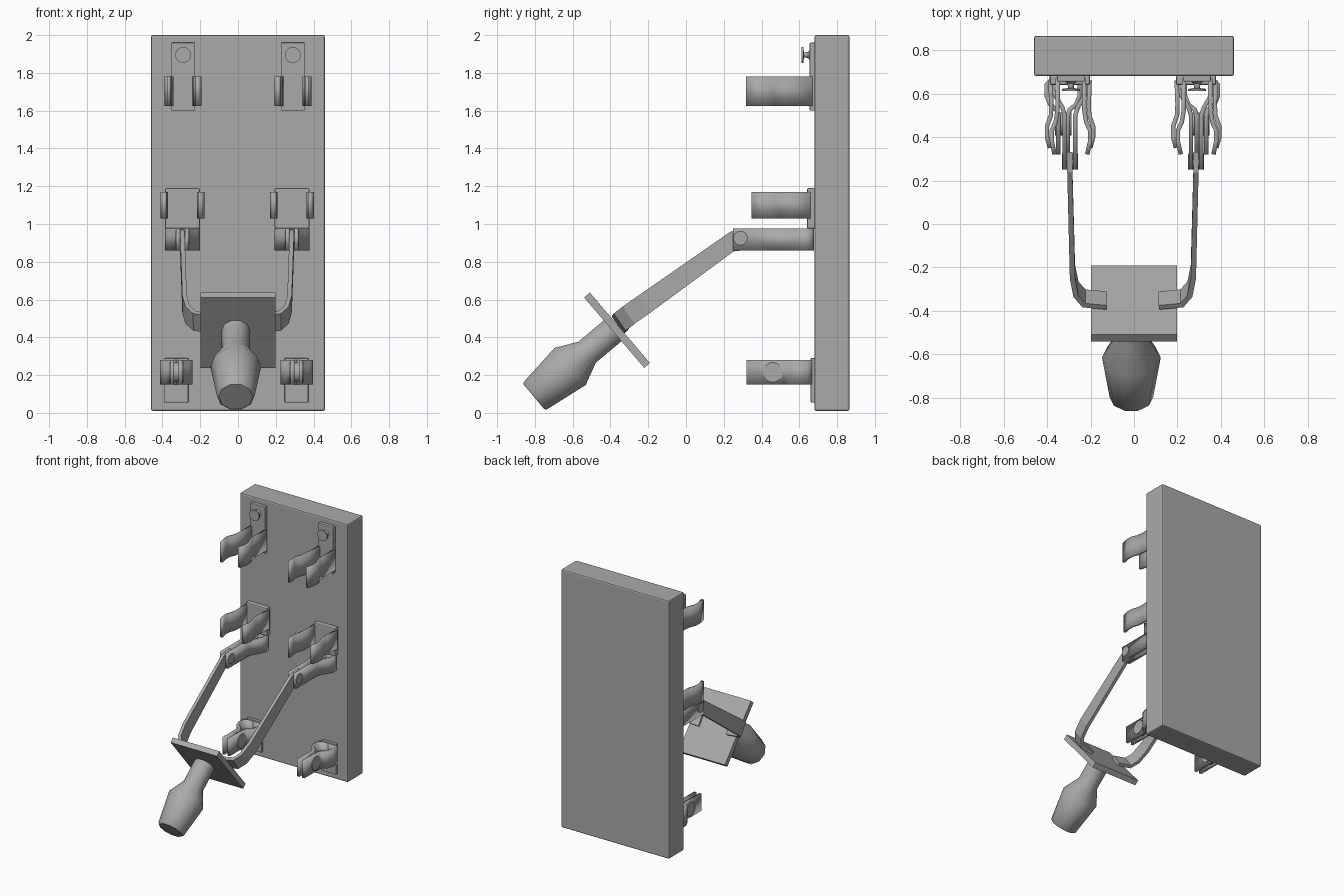
import bpy, bmesh, math
from mathutils import Vector, Matrix

cube = bpy.data.objects.get("Cube")
if cube:
    bpy.data.objects.remove(cube, do_unlink=True)

grey = bpy.data.materials.new("plain grey")
grey.use_nodes = True
color = (0.4, 0.4, 0.4, 1)
grey.diffuse_color = color
grey.node_tree.nodes["Principled BSDF"].inputs["Base Color"].default_value = color


def finish(name, bm):
    bmesh.ops.recalc_face_normals(bm, faces=bm.faces)
    mesh = bpy.data.meshes.new(name)
    bm.to_mesh(mesh)
    bm.free()
    mesh.materials.append(grey)
    obj = bpy.data.objects.new(name, mesh)
    bpy.context.collection.objects.link(obj)
    return obj


def box(name, low, high, bevel=0.0):
    low, high = Vector(low), Vector(high)
    bm = bmesh.new()
    bmesh.ops.create_cube(bm, size=1)
    for v in bm.verts:
        v.co = (low + high) / 2 + v.co * (high - low)
    obj = finish(name, bm)
    if bevel:
        mod = obj.modifiers.new("Bevel", "BEVEL")
        mod.width, mod.segments = bevel, 2
    return obj


def strap(name, points, widths, thickness):
    """Bent flat bar: centre points, with the vector across the bar at each."""
    bm = bmesh.new()
    rows = [[bm.verts.new(Vector(p) + w * s) for s in (-0.5, 0.5)]
            for p, w in zip(points, widths)]
    for a, b in zip(rows, rows[1:]):
        bm.faces.new((a[0], b[0], b[1], a[1]))
    obj = finish(name, bm)
    mod = obj.modifiers.new("Solidify", "SOLIDIFY")
    mod.thickness, mod.offset, mod.use_even_offset = thickness, 0, True
    return obj


def lathe(name, profile, sides, matrix):
    """Closed turned shape around local z, from (radius, height) pairs."""
    bm = bmesh.new()
    rings = []
    for r, h in profile:
        rings.append([bm.verts.new(matrix @ Vector((r * math.cos(a), r * math.sin(a), h)))
                      for a in (math.tau * i / sides for i in range(sides))])
    for a, b in zip(rings, rings[1:]):
        for i in range(sides):
            j = (i + 1) % sides
            bm.faces.new((a[i], a[j], b[j], b[i]))
    bm.faces.new(rings[0])
    bm.faces.new(rings[-1])
    return finish(name, bm)


def smooth(obj, angle):
    bpy.ops.object.select_all(action="DESELECT")
    obj.select_set(True)
    bpy.context.view_layer.objects.active = obj
    bpy.ops.object.shade_smooth_by_angle(angle=math.radians(angle))


def clip(name, x, z0, z1, outline, thickness=0.02):
    """Pair of mirrored spring leaves around x, outline as (offset, y)."""
    for side, label in ((-1, "right"), (1, "left")):
        pts = [(x + side * dx, y, (z0 + z1) / 2) for dx, y in outline]
        leaf = strap(f"{name}_{label}_leaf", pts, [Vector((0, 0, z1 - z0))] * len(pts), thickness)
        smooth(leaf, 35)


# Mounting board
box("board", (-0.46, 0.68, 0.01), (0.46, 0.865, 2.0), 0.01)

jaw = [(0.06, 0.67), (0.062, 0.52), (0.07, 0.47), (0.088, 0.43), (0.088, 0.38), (0.075, 0.32)]
wide_jaw = [(0.09, 0.66), (0.086, 0.55), (0.088, 0.5), (0.106, 0.45), (0.106, 0.4), (0.093, 0.35)]
pinch = [(0, 0.668), (0.06, 0.668), (0.08, 0.655), (0.082, 0.625), (0.07, 0.595),
         (0.035, 0.535), (0.024, 0.5), (0.024, 0.25)]
loop = [(0, 0.66), (0.055, 0.66), (0.076, 0.64), (0.076, 0.59), (0.06, 0.55),
        (0.03, 0.525), (0.022, 0.5), (0.022, 0.32)]

across_x = Matrix.Rotation(math.pi / 2, 4, "Y")
facing_front = Matrix.Rotation(math.pi / 2, 4, "X")

for side, label in ((-1, "right"), (1, "left")):
    x = 0.29 * side
    # Upper contact with its thumb screw
    box(f"upper_plate_{label}", (x - 0.063, 0.655, 1.6), (x + 0.063, 0.685, 1.96), 0.004)
    clip(f"upper_clip_{label}", x, 1.625, 1.78, jaw)
    screw = lathe(f"screw_{label}", [(0.03, 0), (0.016, 0.012), (0.013, 0.032), (0.042, 0.036), (0.042, 0.046)],
                  24, Matrix.Translation((x, 0.657, 1.895)) @ facing_front)
    smooth(screw, 35)

    # Middle contact
    mx = x - 0.004
    box(f"middle_plate_{label}", (mx - 0.092, 0.64, 0.975), (mx + 0.092, 0.685, 1.19), 0.008)
    clip(f"middle_clip_{label}", mx, 1.03, 1.17, wide_jaw)

    # Hinge contact and its pivot pin
    clip(f"hinge_clip_{label}", mx, 0.86, 0.975, pinch)
    pin = lathe(f"hinge_pin_{label}", [(0.037, -0.037), (0.037, 0.037)], 24,
                Matrix.Translation((mx, 0.288, 0.925)) @ across_x)
    smooth(pin, 35)

    # Lower contact with its bolt
    lx = 0.318 * side - 0.008
    box(f"lower_plate_{label}", (lx - 0.063, 0.66, 0.055), (lx + 0.063, 0.685, 0.29), 0.004)
    clip(f"lower_clip_{label}", lx, 0.15, 0.28, loop)
    bolt = lathe(f"lower_bolt_{label}", [(0.052, -0.038), (0.052, 0.038)], 24,
                 Matrix.Translation((lx, 0.46, 0.215)) @ across_x)
    smooth(bolt, 35)

    # Swinging blade, bent inward onto the crossbar
    slant = Vector((0, -0.064, 0.09))
    path = [(0.29, 0.33, 0.918), (0.29, 0.245, 0.908), (0.278, -0.22, 0.576),
            (0.262, -0.3, 0.52), (0.225, -0.342, 0.487), (0.12, -0.352, 0.472)]
    path = [(side * px - 0.005, py, pz) for px, py, pz in path]
    strap(f"blade_{label}", path, [Vector((0, 0, 0.11)), Vector((0, -0.016, 0.105))] + [slant] * 4, 0.024)

# Crossbar, square to the handle axis
tilt = Matrix.Rotation(math.radians(-49.5), 4, "X")
bar = box("crossbar", (-0.198, -0.245, -0.02), (0.198, 0.245, 0.02))
bar.matrix_world = Matrix.Translation((0, -0.365, 0.4375)) @ tilt

# Turned grip, measured from its free end
grip = lathe("grip", [(0.09, 0), (0.1, 0.01), (0.135, 0.25), (0.076, 0.367), (0.076, 0.55)], 10,
             Matrix.Translation((-0.012, -0.805, 0.085)) @ Matrix.Rotation(math.radians(-50), 4, "X"))
smooth(grip, 40)
